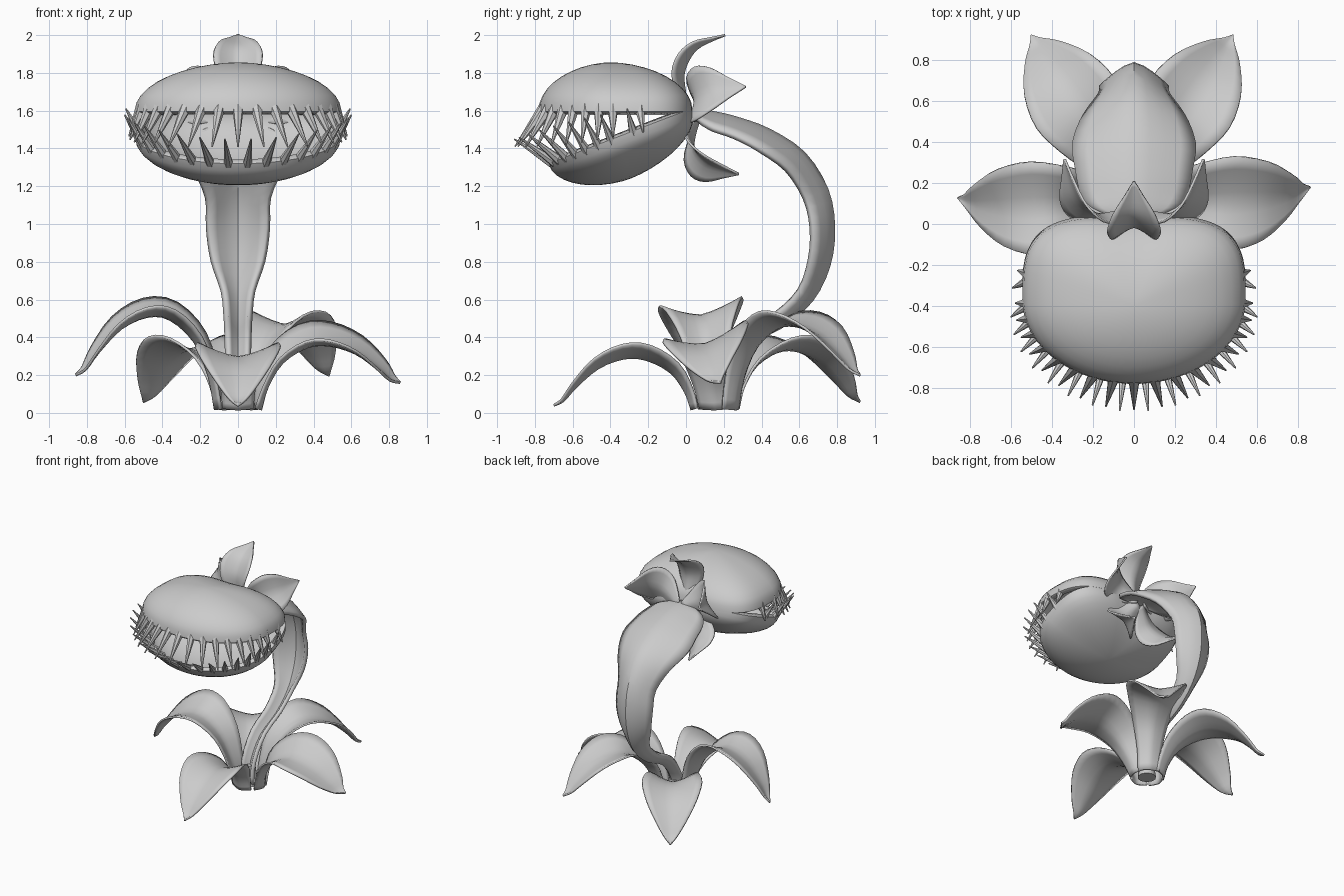
import bpy, bmesh
from math import sin, cos, pi, radians, exp
from mathutils import Vector, Matrix

if "Cube" in bpy.data.objects:
    bpy.data.objects.remove(bpy.data.objects["Cube"], do_unlink=True)

grey = bpy.data.materials.new("plain grey")
grey.use_nodes = True
grey.diffuse_color = (0.6, 0.6, 0.6, 1)
grey.node_tree.nodes["Principled BSDF"].inputs["Base Color"].default_value = (0.6, 0.6, 0.6, 1)


def finish(name, bm, thickness=0):
    bmesh.ops.remove_doubles(bm, verts=bm.verts, dist=0.0005)
    bmesh.ops.recalc_face_normals(bm, faces=bm.faces)
    mesh = bpy.data.meshes.new(name)
    bm.to_mesh(mesh)
    bm.free()
    mesh.materials.append(grey)
    obj = bpy.data.objects.new(name, mesh)
    bpy.context.collection.objects.link(obj)
    if thickness:
        solid = obj.modifiers.new("thickness", "SOLIDIFY")
        solid.thickness = thickness
        solid.offset = 0
    bpy.ops.object.select_all(action="DESELECT")
    obj.select_set(True)
    bpy.context.view_layer.objects.active = obj
    bpy.ops.object.shade_smooth_by_angle(angle=radians(40))
    return obj


def loft(name, rows, thickness, closed=False):
    bm = bmesh.new()
    grid = [[bm.verts.new(p) for p in row] for row in rows]
    n = len(grid[0])
    for a, b in zip(grid, grid[1:]):
        for i in range(n if closed else n - 1):
            j = (i + 1) % n
            bm.faces.new((a[i], a[j], b[j], b[i]))
    return finish(name, bm, thickness)


def smooth_path(points, steps):
    """Catmull-Rom samples through tuples of any length."""
    pts = [Vector(p) for p in points]
    pts = [pts[0] * 2 - pts[1]] + pts + [pts[-1] * 2 - pts[-2]]
    out = []
    for a, b, c, d in zip(pts, pts[1:], pts[2:], pts[3:]):
        for k in range(steps):
            t = k / steps
            out.append(b + (c - a) * (t / 2) + (a * 2 - b * 5 + c * 4 - d) * (t * t / 2)
                       + (b * 3 - a - c * 3 + d) * (t ** 3 / 2))
    return out + [pts[-2]]


def blade(name, spine, place, thickness, sway=0, roll=0, steps=3, across=8):
    """Folded leaf along (reach, height, half width, fold depth) points."""
    path = smooth_path(spine, steps)
    rows = []
    for i, p in enumerate(path):
        q, o = path[min(i + 1, len(path) - 1)], path[max(i - 1, 0)]
        tangent = Vector((q[0] - o[0], q[1] - o[1])).normalized()
        bulge = sin(pi * i / (len(path) - 1))
        row = []
        for k in range(across + 1):
            u = 2 * k / across - 1
            lift = p[3] * abs(u) ** 1.4 + roll * u * bulge
            row.append(place(p[0] - tangent.y * lift, u * p[2] + sway * bulge, p[1] + tangent.x * lift))
        rows.append(row)
    return loft(name, rows, thickness)


# Base leaves: azimuth, length, arch height, tip height, sideways bend, tilt
def base_leaf(name, azimuth, length, arch, tip, sway=0, roll=0):
    a = radians(azimuth)
    shape = [(.14, .015, .08, .03), (.18, .38 * arch, .09, .04), (.27, .74 * arch, .13, .06),
             (.42, .97 * arch, .19, .075), (.56, arch, .225, .07),
             (.72, .8 * arch + .2 * tip, .19, .05), (.86, .4 * arch + .6 * tip, .11, .025),
             (.94, .1 * arch + .9 * tip, .045, .01), (1, tip, .003, 0)]
    spine = [(r * length, z, w, d) for r, z, w, d in shape]
    blade(name, spine, lambda r, w, z: (r * cos(a) - w * sin(a), .15 + r * sin(a) + w * cos(a), z),
          .014, sway, roll)


base_leaf("front_leaf", 270, .85, .29, .04)
base_leaf("left_leaf", 2, .86, .36, .16, -.065, .05)
base_leaf("right_leaf", 181.5, .86, .51, .2, .06, -.025)
base_leaf("back_left_leaf", 58, .91, .46, .2)
base_leaf("back_right_leaf", 123, .92, .33, .06)

# Winged stem with a keel on its outer side
stem = [(.15, .03, .05, .04), (.18, .2, .055, .05), (.3, .36, .06, .06), (.5, .46, .065, .07),
        (.66, .6, .08, .08), (.75, .78, .135, .1), (.775, .98, .16, .11), (.74, 1.18, .165, .12),
        (.62, 1.37, .235, .12), (.44, 1.49, .295, .11), (.28, 1.55, .28, .09),
        (.16, 1.58, .255, .08), (.08, 1.59, .2, .05), (.03, 1.59, .07, .02)]
blade("stem", stem, lambda r, w, z: (w, r, z), .03)

# Round core that fills the foot of the stem
bm = bmesh.new()
bmesh.ops.create_cone(bm, segments=10, radius1=.07, radius2=.045, depth=.16, cap_ends=True,
                      matrix=Matrix.Translation((0, .15, .1)))
finish("stem_foot", bm)

# Sepals fanned around the neck: angle, reach, spread, fold, distance behind the trap
sepal = [(.03, -.01, .03, .01), (.12, .01, .07, .04), (.22, .02, .12, .06), (.3, -.01, .14, .06),
         (.36, -.06, .115, .04), (.4, -.14, .055, .015), (.43, -.22, .003, 0)]
for name, angle, reach, spread, fold, back in (
        ("top_sepal", 90, 1, .92, 1, .005), ("left_sepal", 25, .87, 1.12, .7, .07),
        ("right_sepal", 155, .87, 1.12, .7, .07), ("lower_left_sepal", -54, .88, 1, .8, .06),
        ("lower_right_sepal", 234, .88, 1, .8, .06)):
    a = radians(angle)
    blade(name, [(r * reach, z * spread, w * spread, d * fold) for r, z, w, d in sepal],
          lambda r, w, z: (r * cos(a) - w * sin(a), back - z, 1.57 + r * sin(a) + w * cos(a)), .012)


# Trap outline: round in front, squarer with a notch at the hinge
def rim(t):
    c, s = cos(t), sin(t)
    power = 1 if c > 0 else .58
    x = .535 * abs(s) ** power * (1 if s > 0 else -1)
    y = -.37 - .4 * abs(c) ** power * (1 if c > 0 else -1)
    if c < 0:
        y -= .03 * exp(-(x / .12) ** 2)
    return Vector((x, y, 0))


def upper(p):
    return Vector((p.x, p.y, 1.6 + p.z))


def lower(p):
    c, s = cos(radians(21)), sin(radians(21))
    return Vector((p.x, p.y * c + p.z * s, 1.595 + p.y * s - p.z * c))


middle = Vector((0, -.4, 0))
for place, side, depth, thick, flare, count in ((upper, "upper", .245, .032, .06, 19),
                                                (lower, "lower", .215, .028, .09, 18)):
    # Domed shell, with a lip that tucks in beyond the rim
    rows = []
    for i in range(-1, 11):
        phi = i / 10 * pi / 2
        scale = .955 if i < 0 else max(cos(phi), 0) ** 1.12
        height = -.012 if i < 0 else depth * sin(phi)
        rows.append([place(middle + (rim((k + .5) / 56 * 2 * pi) - middle) * scale
                           + Vector((0, 0, height))) for k in range(56)])
    loft(side + "_jaw", rows, .022, closed=True)

    # Teeth around the rim, shorter toward the hinge, leaning out most in front
    bm = bmesh.new()
    for k in range(count):
        t = (2 * k / (count - 1) - 1) * .0955 * (count - 1)
        base = rim(t)
        out = (base - middle).normalized()
        size = 1 - .4 * (abs(t) / 1.72) ** 3
        lean = flare + (.135 - flare) * cos(t) ** 2
        root = place(base - out * .025 + Vector((0, 0, .025)))
        tip = place(base + (out * lean + Vector((0, 0, -.19))) * size)
        turn = (tip - root).to_track_quat("Z", "Y").to_matrix().to_4x4()
        bmesh.ops.create_cone(bm, segments=7, radius1=thick, radius2=.004, cap_ends=True,
                              depth=(tip - root).length,
                              matrix=Matrix.Translation((root + tip) / 2) @ turn)
    finish(side + "_teeth", bm)
